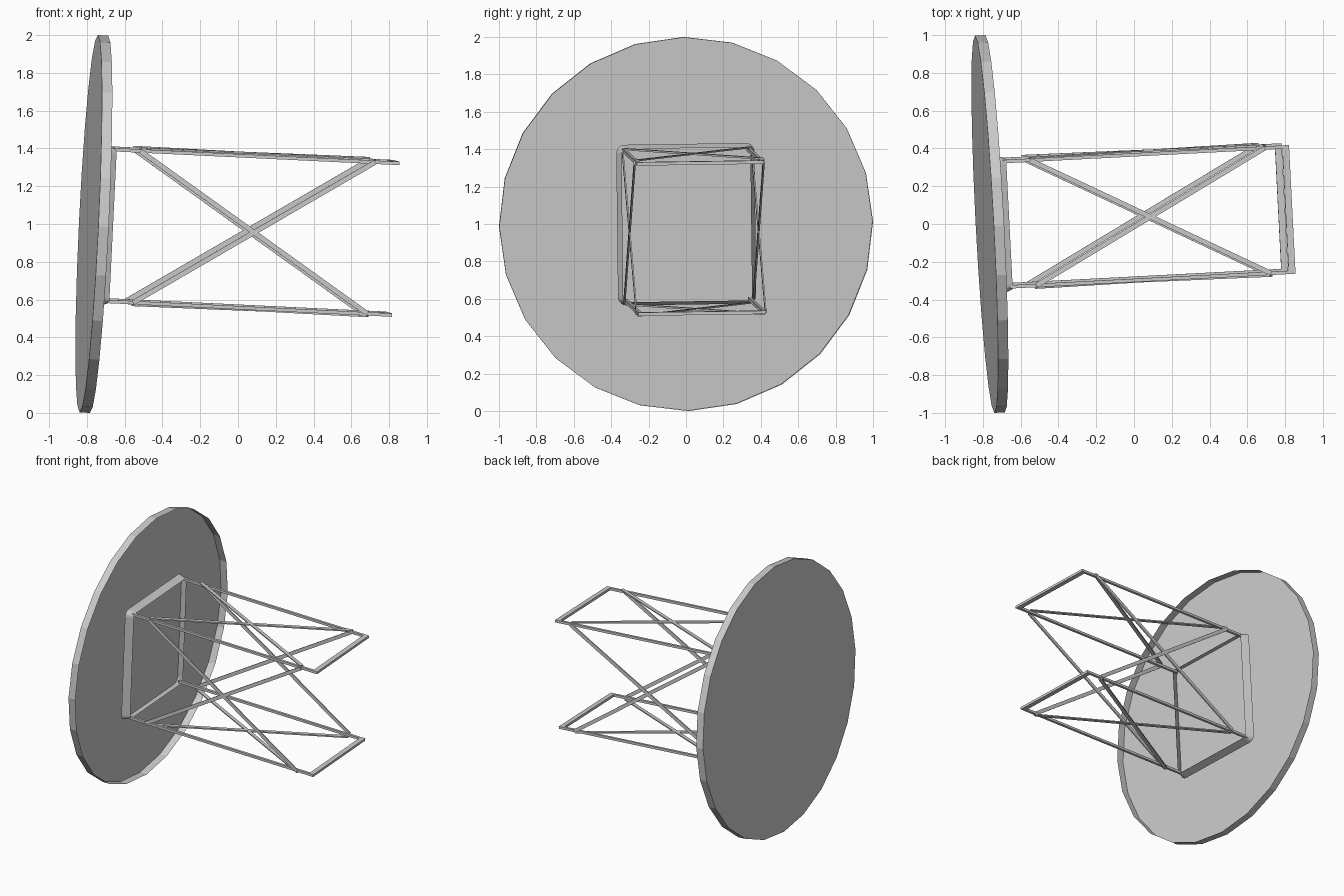
import bpy, bmesh
from math import pi, cos, sin
from mathutils import Matrix, Vector

cube = bpy.data.objects.get("Cube")
if cube:
    bpy.data.objects.remove(cube, do_unlink=True)

grey = bpy.data.materials.new("plain_grey")
grey.use_nodes = True
grey.diffuse_color = (0.6, 0.6, 0.6, 1)
grey.node_tree.nodes["Principled BSDF"].inputs["Base Color"].default_value = (0.6, 0.6, 0.6, 1)

# Toppled table frame: local x, y lie in the table top, local z points to the feet
W = Vector((1, 0.052, -0.048)).normalized()
U = Vector((0, 1, 0.012))
U = (U - W * U.dot(W)).normalized()
V = W.cross(U)
TABLE = Matrix((U, V, W)).transposed().to_4x4()
TABLE.translation = (-0.763, 0, 1)

HALF_U, HALF_V = 0.332, 0.402   # leg spacing
BAR = 0.018                     # leg thickness
FOOT_END = 1.585


def add_object(name, bm):
    mesh = bpy.data.meshes.new(name)
    bm.to_mesh(mesh)
    bm.free()
    mesh.materials.append(grey)
    obj = bpy.data.objects.new(name, mesh)
    bpy.context.collection.objects.link(obj)
    obj.matrix_world = TABLE


def add_bar(name, a, b, side, width, thick):
    """Flat bar from a to b; its thickness lies along side."""
    a, b, side = Vector(a), Vector(b), Vector(side)
    along = b - a
    across = side.cross(along).normalized()
    m = Matrix((across * width, side * thick, along)).transposed().to_4x4()
    m.translation = (a + b) / 2
    bm = bmesh.new()
    bmesh.ops.create_cube(bm, size=1, matrix=m)
    bmesh.ops.recalc_face_normals(bm, faces=bm.faces[:])
    add_object(name, bm)


def add_tray(name, base, rim, z0, z1):
    """Shell with a closed base at z0 and walls up to an open rim at z1."""
    bm = bmesh.new()
    low = [bm.verts.new((u, v, z0)) for u, v in base]
    high = [bm.verts.new((u, v, z1)) for u, v in rim]
    for i in range(len(low)):
        j = (i + 1) % len(low)
        bm.faces.new((low[i], low[j], high[j], high[i]))
    bm.faces.new(low[::-1])
    add_object(name, bm)


def rounded_rect(hu, hv, r, steps=4):
    pts = []
    for q, (su, sv) in enumerate(((1, 1), (-1, 1), (-1, -1), (1, -1))):
        for i in range(steps + 1):
            t = (q + i / steps) * pi / 2
            pts.append((su * (hu - r) + r * cos(t), sv * (hv - r) + r * sin(t)))
    return pts


# Round table top, hollow underneath
disc = [(cos(i * pi / 12), sin(i * pi / 12)) for i in range(24)]
add_tray("table_top", disc, disc, -0.0275, 0.0275)

# Rounded apron under the top, with tapered walls and an open underside
add_tray("apron", rounded_rect(0.37, 0.43, 0.045), rounded_rect(0.345, 0.41, 0.025), 0.027, 0.084)

# Four legs joined in pairs by foot bars
for sv, level in ((1, "upper"), (-1, "lower")):
    v = sv * HALF_V
    for su, end in ((1, "back"), (-1, "front")):
        u = su * HALF_U
        add_bar(f"{level}_{end}_leg", (u, v, 0.06), (u, v, FOOT_END), (1, 0, 0), BAR, BAR)
    reach = HALF_U + BAR / 2
    z = FOOT_END - 0.018
    add_bar(f"{level}_foot_bar", (-reach, v, z), (reach, v, z), (0, 1, 0), 0.036, BAR)

# Crossed braces lying on the outside of the legs, one pair per side
NEAR, FAR = 0.21, 1.455
for s in (1, -1):
    for d, lean in ((1, "rising"), (-1, "falling")):
        u, v = s * (HALF_U + 0.0135), s * (HALF_V + 0.0135)
        add_bar(f"{'upper' if s > 0 else 'lower'}_{lean}_brace",
                (-d * HALF_U, v, NEAR), (d * HALF_U, v, FAR), (0, 1, 0), 0.026, 0.009 + d * 0.001)
        add_bar(f"{'back' if s > 0 else 'front'}_{lean}_brace",
                (u, -d * HALF_V, NEAR), (u, d * HALF_V, FAR), (1, 0, 0), 0.026, 0.009 + d * 0.001)
